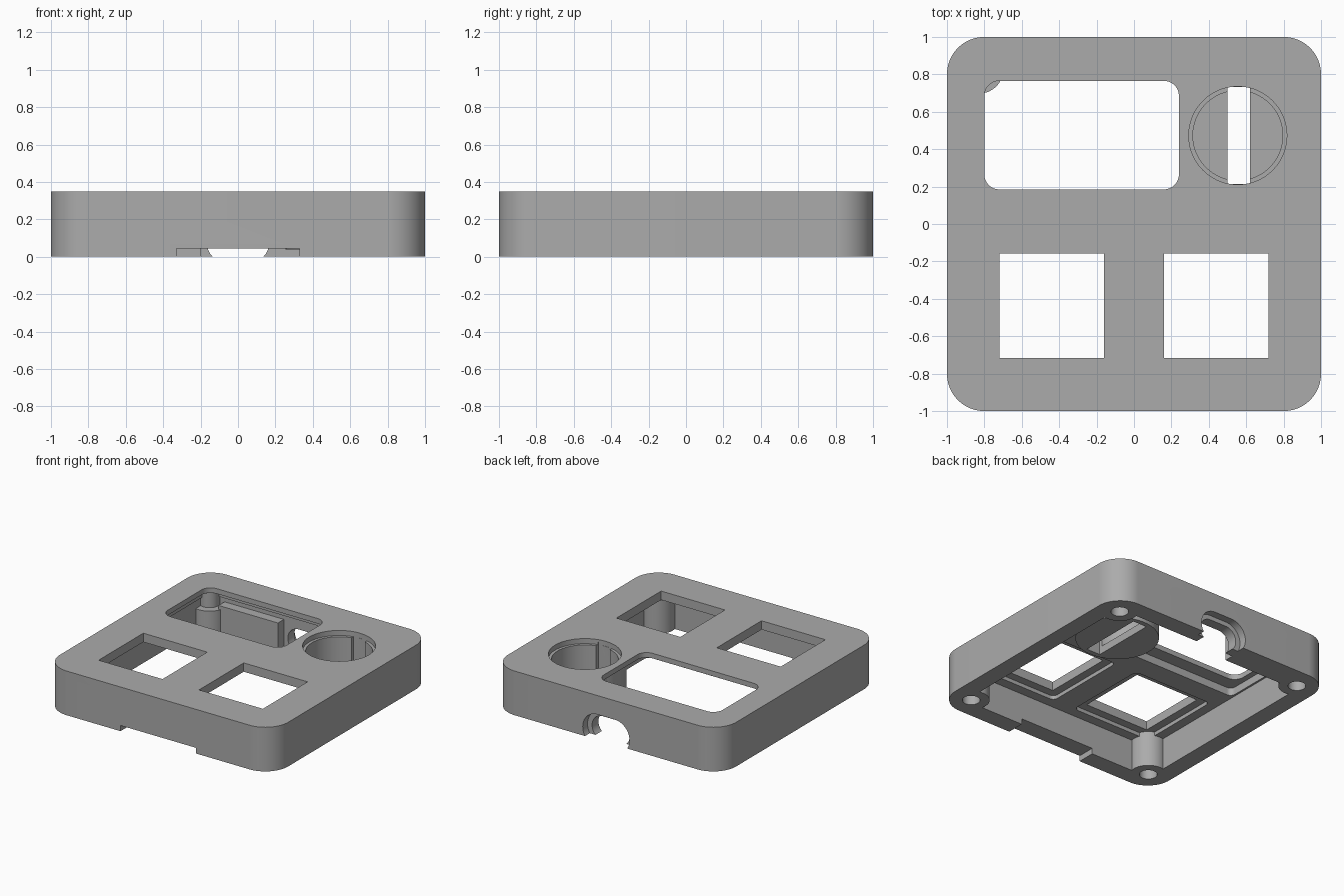
import bpy, bmesh, math
from mathutils import Matrix

cube = bpy.data.objects.get("Cube")
if cube:
    bpy.data.objects.remove(cube, do_unlink=True)

grey = bpy.data.materials.new("matte grey plastic")
grey.use_nodes = True
COLOR = (0.41, 0.41, 0.41, 1)
grey.diffuse_color = COLOR
grey.node_tree.nodes["Principled BSDF"].inputs["Base Color"].default_value = COLOR


def prism(name, u, v, w, radius=0.0, along_y=False, steps=14):
    """Rounded rectangle u by v, extruded over w along z (or along y)."""
    pts = []
    if radius:
        corners = [(u[1], v[1], 1, 1), (u[0], v[1], -1, 1),
                   (u[0], v[0], -1, -1), (u[1], v[0], 1, -1)]
        for q, (cu, cv, su, sv) in enumerate(corners):
            for i in range(steps + 1):
                a = math.pi / 2 * (q + i / steps)
                pts.append((cu - su * radius + radius * math.cos(a),
                            cv - sv * radius + radius * math.sin(a)))
    else:
        pts = [(u[1], v[1]), (u[0], v[1]), (u[0], v[0]), (u[1], v[0])]
    bm = bmesh.new()
    face = bm.faces.new([bm.verts.new((a, b, w[0])) for a, b in pts])
    ext = bmesh.ops.extrude_face_region(bm, geom=[face])["geom"]
    top = [g for g in ext if isinstance(g, bmesh.types.BMVert)]
    bmesh.ops.translate(bm, verts=top, vec=(0, 0, w[1] - w[0]))
    if along_y:
        bm.transform(Matrix(((1, 0, 0, 0), (0, 0, 1, 0), (0, 1, 0, 0), (0, 0, 0, 1))))
    return finish(bm, name)


def cylinder(name, x, y, radius, z0, z1, sides=64):
    bm = bmesh.new()
    bmesh.ops.create_cone(bm, cap_ends=True, segments=sides, radius1=radius, radius2=radius,
                          depth=z1 - z0, matrix=Matrix.Translation((x, y, (z0 + z1) / 2)))
    return finish(bm, name)


def finish(bm, name):
    bmesh.ops.recalc_face_normals(bm, faces=bm.faces)
    mesh = bpy.data.meshes.new(name)
    bm.to_mesh(mesh)
    bm.free()
    mesh.materials.append(grey)
    ob = bpy.data.objects.new(name, mesh)
    bpy.context.scene.collection.objects.link(ob)
    return ob


def combine(target, tool, operation="DIFFERENCE"):
    """Apply a boolean and discard the tool."""
    tool.hide_render = True
    bpy.context.view_layer.objects.active = target
    mod = target.modifiers.new("cut", "BOOLEAN")
    mod.object, mod.operation, mod.solver = tool, operation, "EXACT"
    bpy.ops.object.modifier_apply(modifier=mod.name)
    bpy.data.objects.remove(tool, do_unlink=True)


POST = 0.83
KX, KY = 0.555, 0.473
SWITCHES = (-0.44, 0.44)
SY = -0.437

# Hollow interior: main room, display pocket and key pockets
room = prism("room", (-.86, .86), (-.86, .86), (-.1, .25), .08)
combine(room, prism("display_pocket", (-.845, .28), (.08, .84), (-.05, .31), .04), "UNION")
for sx in SWITCHES:
    combine(room, prism("key_pocket", (sx - .345, sx + .345), (SY - .345, SY + .345),
                        (-.06, .28), .04), "UNION")

# Solid features left standing inside: screw posts, dial cup, rear ledge
for sx in (-1, 1):
    for sy in (-1, 1):
        short = sx < 0 < sy
        combine(room, cylinder("post", sx * POST, sy * POST, .133, -.3, .18 if short else .4))
        if short:
            combine(room, cylinder("post_tip", sx * POST, sy * POST, .075, -.3, .4))
combine(room, cylinder("cup", KX, KY, .3, .04, .4, 96))
combine(room, prism("ledge", (-.72, -.2), (.785, .95), (-.3, .21)))

# Outer case
case = prism("macro_pad_case", (-1, 1), (-1, 1), (0, .35), .2, steps=20)
combine(case, room)

# Top openings
combine(case, prism("display_window", (-.8, .24), (.185, .765), (.2, .5), .08))
for sx in SWITCHES:
    combine(case, prism("key_hole", (sx - .28, sx + .28), (SY - .28, SY + .28), (.2, .5)))

# Dial well with stepped lip and a slot through its floor
combine(case, cylinder("dial_well", KX, KY, .24, .1, .5, 96))
combine(case, cylinder("dial_lip", KX, KY, .262, .31, .5, 96))
combine(case, prism("dial_slot", (.5, .62), (KY - .26, KY + .26), (-.1, .33)))

# Screw holes
for sx in (-1, 1):
    for sy in (-1, 1):
        combine(case, cylinder("screw_hole", sx * POST, sy * POST, .064, -.1, .16, 32))

# Front notch and recessed rear cable port
combine(case, prism("front_notch", (-.33, .33), (-1.1, -.8), (-.1, .045)))
combine(case, prism("port", (-.165, .165), (-.025, .165), (.7, 1.1), .094, True))
combine(case, prism("port_recess", (-.205, .205), (-.06, .2), (.94, 1.1), .129, True))

# Smooth rounded walls, crisp edges
bpy.ops.object.select_all(action="DESELECT")
case.select_set(True)
bpy.context.view_layer.objects.active = case
bpy.ops.object.shade_smooth_by_angle(angle=math.radians(30))
